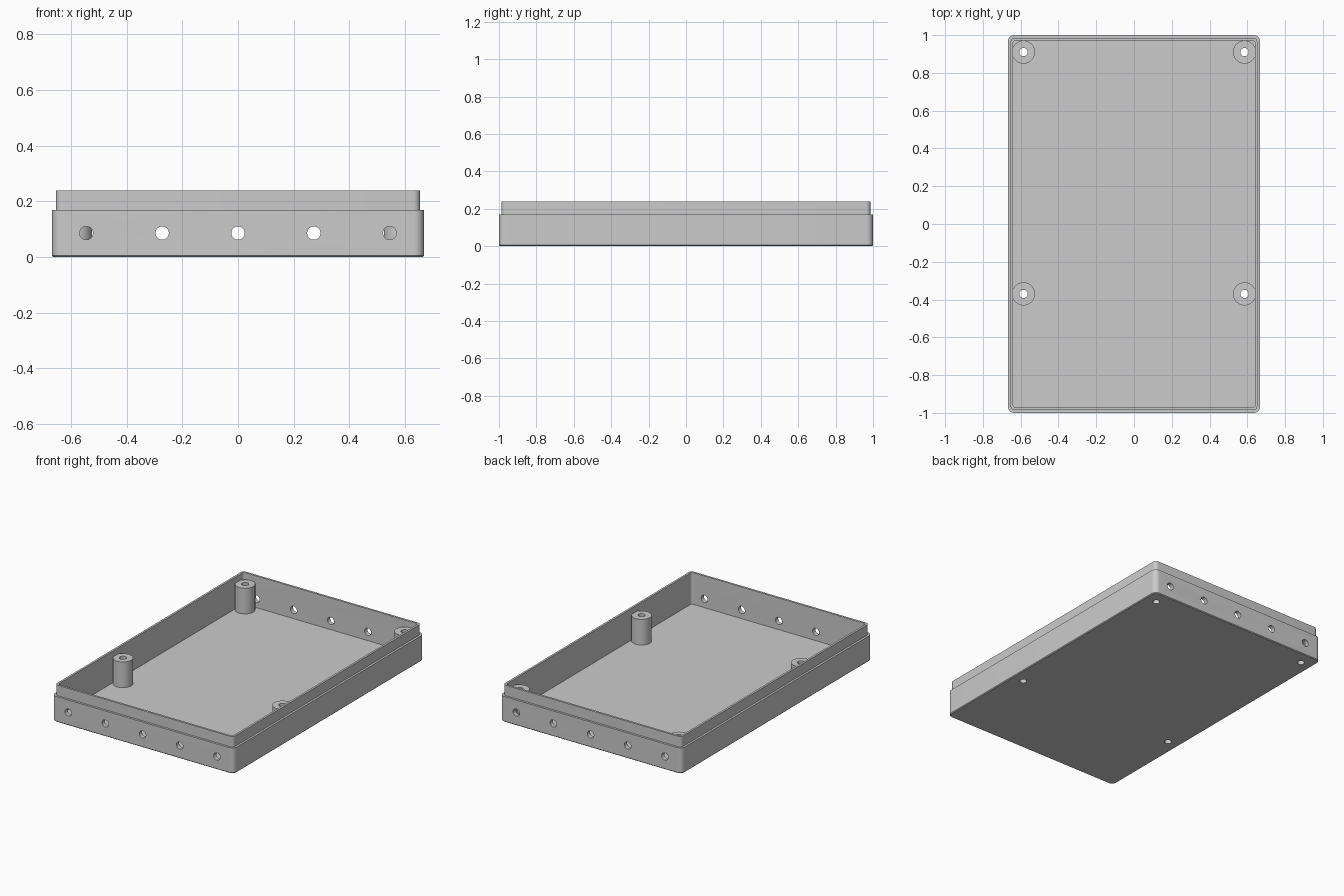
import bpy, bmesh
from math import pi, cos, sin, radians

if "Cube" in bpy.data.objects:
    bpy.data.objects.remove(bpy.data.objects["Cube"], do_unlink=True)

HALF_X, HALF_Y = 0.668, 1.0
SHOULDER, RIM, FLOOR = 0.169, 0.238, 0.028
WALL, LIP, CHAMFER = 0.028, 0.014, 0.005
BOSS_TOP, BOSS_R, SCREW_R, PORT_R = 0.198, 0.061, 0.022, 0.024

grey = bpy.data.materials.new("plain_grey")
grey.use_nodes = True
colour = (0.6, 0.6, 0.6, 1)
grey.diffuse_color = colour
grey.node_tree.nodes["Principled BSDF"].inputs["Base Color"].default_value = colour


def outline(inset, radius, steps=8):
    """Rounded rectangle, counter-clockwise from above."""
    points = []
    for i, (sx, sy) in enumerate([(1, 1), (-1, 1), (-1, -1), (1, -1)]):
        cx, cy = sx * (HALF_X - inset - radius), sy * (HALF_Y - inset - radius)
        for k in range(steps + 1):
            a = (i + k / steps) * pi / 2
            points.append((cx + radius * cos(a), cy + radius * sin(a)))
    return points


def make_tray():
    # Rings run from the underside up the outside, over the rim, down to the floor
    rings = [(CHAMFER, 0, 0.03), (0, CHAMFER, 0.035), (0, SHOULDER, 0.035),
             (LIP, SHOULDER, 0.024), (LIP, RIM, 0.024),
             (WALL, RIM, 0.014), (WALL, FLOOR, 0.014)]
    bm = bmesh.new()
    loops = [[bm.verts.new((x, y, z)) for x, y in outline(inset, r)]
             for inset, z, r in rings]
    for low, high in zip(loops, loops[1:]):
        n = len(low)
        for i in range(n):
            j = (i + 1) % n
            bm.faces.new((low[i], low[j], high[j], high[i]))
    bm.faces.new(loops[0][::-1])
    bm.faces.new(loops[-1])
    bmesh.ops.recalc_face_normals(bm, faces=bm.faces)
    mesh = bpy.data.meshes.new("tray")
    bm.to_mesh(mesh)
    bm.free()
    obj = bpy.data.objects.new("tray", mesh)
    bpy.context.collection.objects.link(obj)
    mesh.materials.append(grey)
    return obj


def cylinder(name, radius, depth, location, rotation=(0, 0, 0), sides=32):
    bpy.ops.mesh.primitive_cylinder_add(vertices=sides, radius=radius, depth=depth,
                                        location=location, rotation=rotation)
    obj = bpy.context.object
    obj.name = name
    obj.data.materials.append(grey)
    return obj


def boolean(target, tool, operation):
    """Apply a boolean and discard the tool object."""
    mod = target.modifiers.new("boolean", "BOOLEAN")
    mod.operation, mod.solver, mod.object = operation, "EXACT", tool
    bpy.context.view_layer.objects.active = target
    bpy.ops.object.modifier_apply(modifier=mod.name)
    bpy.data.objects.remove(tool, do_unlink=True)


tray = make_tray()
boss_spots = [(sx * 0.585, y) for sx in (-1, 1) for y in (-0.37, 0.91)]

# Screw bosses fused to the floor and side walls, then drilled right through
base = FLOOR / 2
for x, y in boss_spots:
    boss = cylinder("boss", BOSS_R, BOSS_TOP - base, (x, y, (BOSS_TOP + base) / 2), sides=48)
    boolean(tray, boss, "UNION")
for x, y in boss_spots:
    boolean(tray, cylinder("screw_hole", SCREW_R, 1, (x, y, 0)), "DIFFERENCE")

# Five round ports through each end wall
for end in (-1, 1):
    for i in range(-2, 3):
        port = cylinder("port", PORT_R, 0.08, (i * 0.2725, end, 0.086), (pi / 2, 0, 0))
        boolean(tray, port, "DIFFERENCE")

bpy.ops.object.select_all(action="DESELECT")
tray.select_set(True)
bpy.context.view_layer.objects.active = tray
bpy.ops.object.shade_smooth_by_angle(angle=radians(30))
